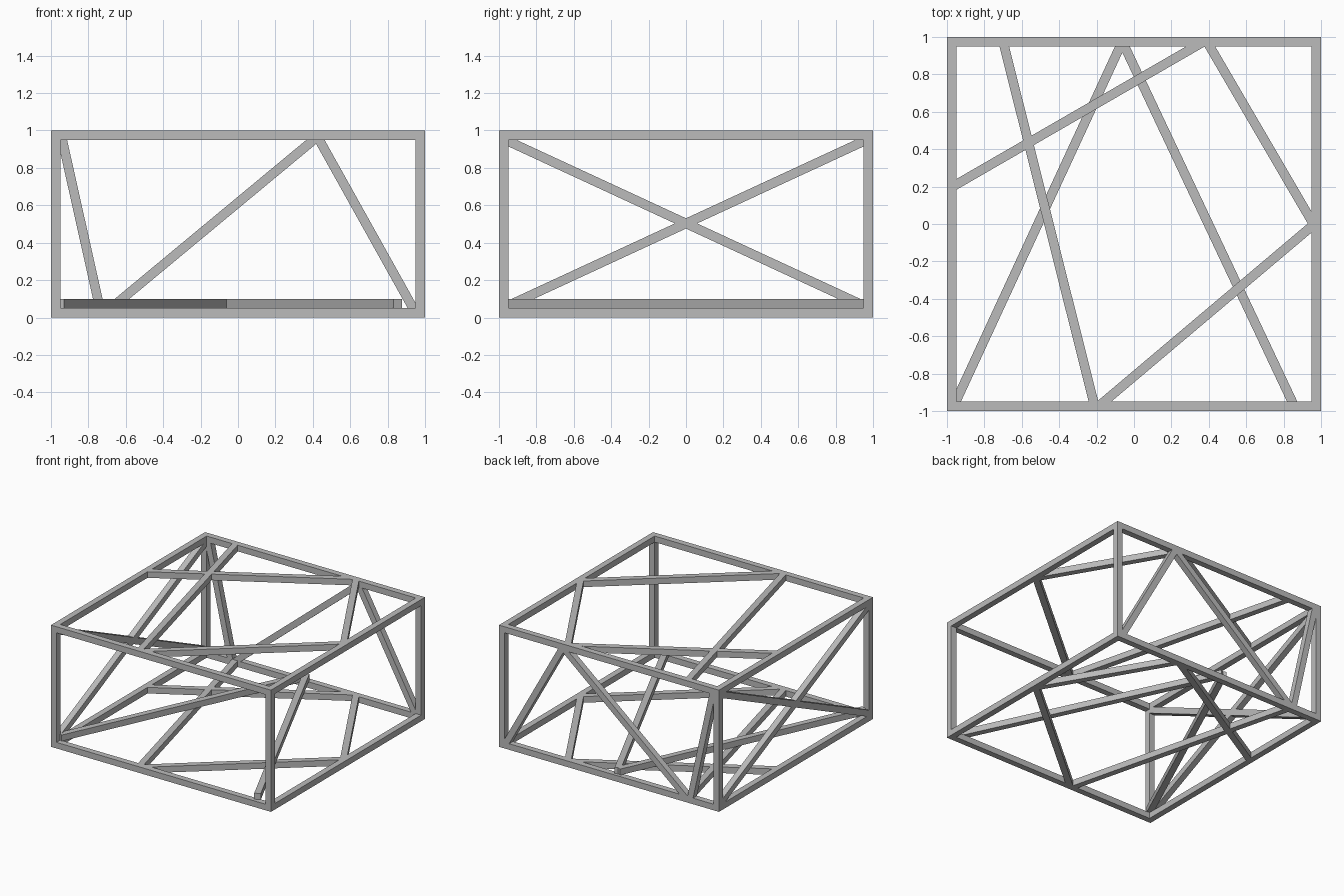
import bpy
import bmesh
from mathutils import Matrix, Vector

T = 0.05          # bar thickness
M = 1 - T / 2     # centre line of the outer rails
LOW, HIGH = T / 2, 1 - T / 2

cube = bpy.data.objects.get("Cube")
if cube:
    bpy.data.objects.remove(cube, do_unlink=True)

steel = bpy.data.materials.new("grey_steel")
grey = (0.5, 0.5, 0.5, 1)
steel.diffuse_color = grey
steel.use_nodes = True
steel.node_tree.nodes["Principled BSDF"].inputs["Base Color"].default_value = grey


def bar(name, a, b, normal, extra=0.0):
    """Square bar from a to b, with one pair of sides facing along normal."""
    a, b, n = Vector(a), Vector(b), Vector(normal)
    d = (b - a).normalized()
    frame = Matrix((d, n.cross(d), n)).transposed().to_4x4()
    size = Matrix.Diagonal(((b - a).length + extra, T, T, 1))
    bm = bmesh.new()
    bmesh.ops.create_cube(bm, size=1, matrix=Matrix.Translation((a + b) / 2) @ frame @ size)
    bmesh.ops.recalc_face_normals(bm, faces=bm.faces)
    mesh = bpy.data.meshes.new(name)
    bm.to_mesh(mesh)
    bm.free()
    mesh.materials.append(steel)
    bpy.context.collection.objects.link(bpy.data.objects.new(name, mesh))


X, Y, Z = (1, 0, 0), (0, 1, 0), (0, 0, 1)

# Outer rails and the matching diagonals of the bottom and top
diagonals = {
    "long": ((-0.70, M), (-0.21, -M)),
    "left": ((-M, 0.197), (0.373, M)),
    "back_right": ((0.39, M), (0.965, -0.01)),
    "front_right": ((0.965, 0.0), (-0.19, -M)),
}
for level, z in (("bottom", LOW), ("top", HIGH)):
    for side, s in (("front", -M), ("back", M)):
        bar(f"{level}_{side}_rail", (-M, s, z), (M, s, z), Z, T)
    for side, s in (("left", M), ("right", -M)):
        bar(f"{level}_{side}_rail", (s, -M, z), (s, M, z), Z, -T)
    for name, (a, b) in diagonals.items():
        bar(f"{level}_{name}_diagonal", (*a, z), (*b, z), Z)

# Corner posts
for x in (-M, M):
    for y in (-M, M):
        name = ("front" if y < 0 else "back") + ("_left" if x > 0 else "_right") + "_post"
        bar(name, (x, y, T), (x, y, 1 - T), X)

# V of bars resting on the bottom frame
bar("floor_brace_right", (-0.953, -0.95, 1.5 * T), (-0.065, 0.97, 1.5 * T), Z)
bar("floor_brace_left", (0.853, -0.965, 1.5 * T), (-0.06, 0.97, 1.5 * T), Z)

# Zigzag in the back side
bar("back_brace_right", (-0.945, M, HIGH), (-0.733, M, LOW), Y)
bar("back_brace_middle", (-0.71, M, LOW), (0.435, M, HIGH), Y)
bar("back_brace_left", (0.42, M, HIGH), (0.95, M, LOW), Y)

# Crossed braces in the side at -x
for name, s in (("rising", 1), ("falling", -1)):
    bar(f"side_brace_{name}", (-M, -M * s, 0.052), (-M, M * s, 0.954), X)
